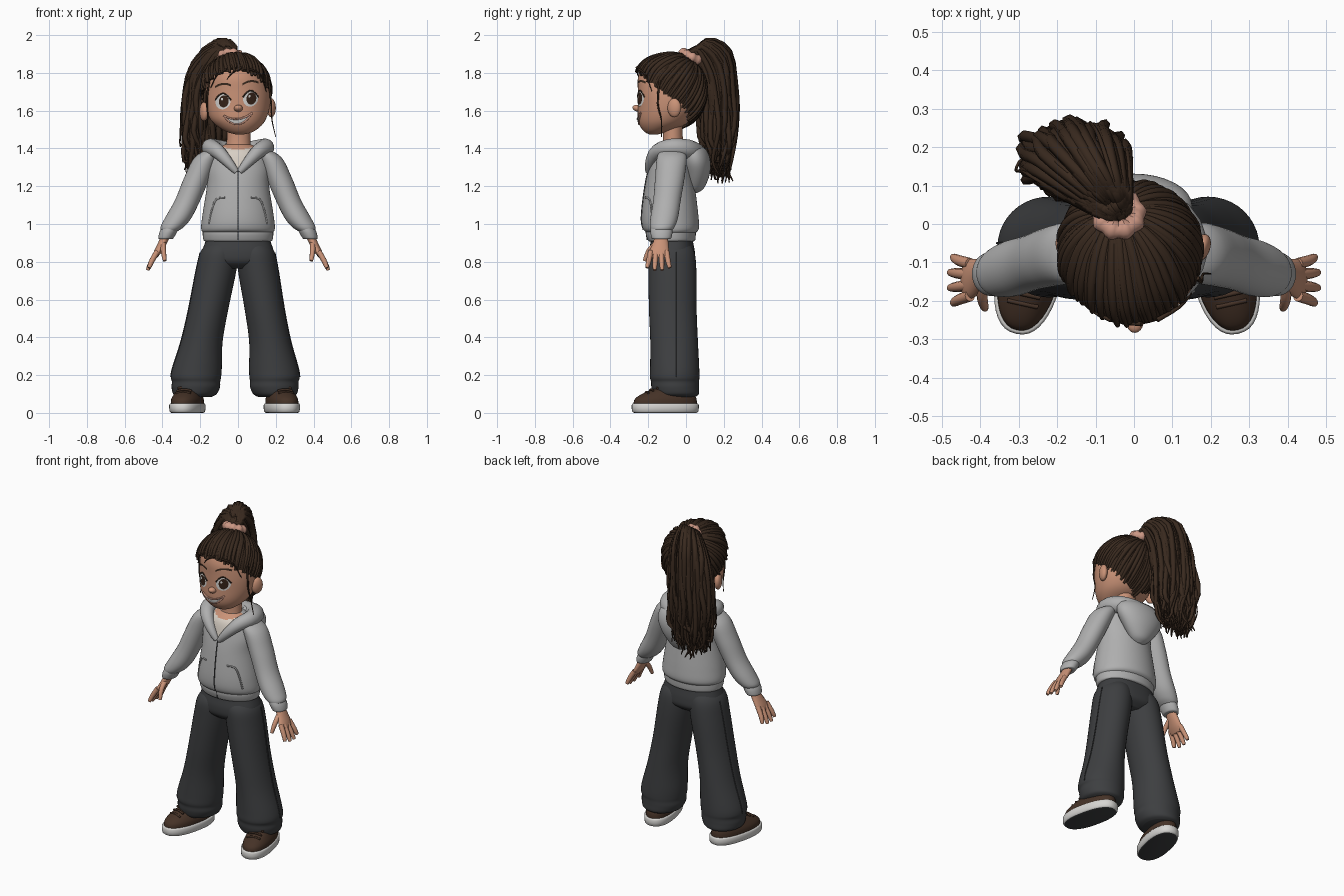
import bpy, bmesh, math, random
from mathutils import Vector, Matrix
from mathutils.bvhtree import BVHTree

random.seed(4)
if "Cube" in bpy.data.objects:
    bpy.data.objects.remove(bpy.data.objects["Cube"])


def material(name, *rgb):
    m = bpy.data.materials.new(name)
    m.use_nodes = True
    m.diffuse_color = (*rgb, 1)
    m.node_tree.nodes["Principled BSDF"].inputs["Base Color"].default_value = (*rgb, 1)
    return m


SKIN = material("skin", .59, .29, .185)
HAIR = material("dark brown hair", .04, .022, .013)
GREY = material("light grey fleece", .43, .43, .43)
PANTS = material("charcoal cloth", .047, .049, .052)
SHOE = material("brown suede", .06, .032, .02)
WHITE = material("white rubber", .68, .67, .65)
SHIRT = material("cream shirt", .68, .62, .55)
IRIS = material("brown iris", .035, .016, .009)
PINK = material("peach pink", .6, .31, .23)


def finish(name, bm, *mats):
    me = bpy.data.meshes.new(name)
    bmesh.ops.recalc_face_normals(bm, faces=bm.faces)
    bm.to_mesh(me)
    for m in mats:
        me.materials.append(m)
    ob = bpy.data.objects.new(name, me)
    bpy.context.collection.objects.link(ob)
    return ob


def smooth_path(pts, k):
    """Catmull-Rom interpolation of equal-length tuples."""
    out = []
    for i in range(len(pts) - 1):
        a, b, c, d = (pts[max(0, min(len(pts) - 1, j))] for j in (i - 1, i, i + 1, i + 2))
        for s in range(k):
            t = s / k
            out.append([q + .5 * t * (r - p + t * (2 * p - 5 * q + 4 * r - w + t * (3 * (q - r) + w - p)))
                        for p, q, r, w in zip(a, b, c, d)])
    return out + [list(pts[-1])]


def loft(rings, n=32, k=5, square=1.0):
    """Horizontal elliptical sections (x, y, z, rx, ry) skinned into a closed body."""
    bm = bmesh.new()
    rows = []
    for x, y, z, rx, ry in smooth_path(rings, k):
        row = []
        for i in range(n):
            c, s = math.cos(math.tau * i / n), math.sin(math.tau * i / n)
            row.append(bm.verts.new((x + rx * math.copysign(abs(c) ** square, c),
                                     y + ry * math.copysign(abs(s) ** square, s), z)))
        rows.append(row)
    for a, b in zip(rows, rows[1:]):
        for i in range(n):
            bm.faces.new((a[i], a[(i + 1) % n], b[(i + 1) % n], b[i]))
    bm.faces.new(rows[0])
    bm.faces.new(rows[-1])
    bm.normal_update()
    return bm


def tubes(name, paths, radius, mat, taper=lambda t: 1, res=1):
    cu = bpy.data.curves.new(name, "CURVE")
    cu.dimensions, cu.bevel_depth, cu.bevel_resolution = "3D", radius, res
    cu.use_fill_caps = True
    for path in paths:
        pts = smooth_path(path, 3)
        sp = cu.splines.new("POLY")
        sp.points.add(len(pts) - 1)
        for i, p in enumerate(pts):
            sp.points[i].co = (*p, 1)
            sp.points[i].radius = taper(i / (len(pts) - 1))
        sp.use_smooth = True
    cu.materials.append(mat)
    bpy.context.collection.objects.link(bpy.data.objects.new(name, cu))


def ellipsoid(name, loc, size, mat, rot=Matrix()):
    bm = bmesh.new()
    bmesh.ops.create_uvsphere(bm, u_segments=24, v_segments=16, radius=1,
                              matrix=Matrix.Translation(loc) @ rot @ Matrix.Diagonal((*size, 1)))
    return finish(name, bm, mat)


def front_point(bvh, x, z, lift):
    return bvh.ray_cast(Vector((x, -1, z)), Vector((0, 1, 0)))[0] - Vector((0, lift, 0))


def decal(name, x0, x1, low, high, mat, lift):
    """Thin patch following the face between two height curves."""
    bm, cols, rows = bmesh.new(), 16, 6
    grid = []
    for i in range(cols + 1):
        x = (x0 + x1) / 2 - (x1 - x0) / 2 * math.cos(math.pi * (i + .15) / (cols + .3))
        lo, hi = low(x), high(x)
        grid.append([bm.verts.new(front_point(face, x, lo + (hi - lo) * j / rows + .1 * x, lift))
                     for j in range(rows + 1)])
    for a, b in zip(grid, grid[1:]):
        for j in range(rows):
            bm.faces.new((a[j], b[j], b[j + 1], a[j + 1]))
    finish(name, bm, mat)


def oval(name, cx, cz, rx, rz, mat, lift):
    half = lambda x: rz * math.sqrt(max(0, 1 - ((x - cx) / rx) ** 2))
    decal(name, cx - rx, cx + rx, lambda x: cz - half(x), lambda x: cz + half(x), mat, lift)


# Head and neck
bm = loft([(.01, -.17, 1.475, .025, .025), (.01, -.16, 1.488, .07, .06), (.005, -.13, 1.52, .118, .114),
           (0, -.11, 1.56, .15, .145), (0, -.092, 1.62, .168, .163), (0, -.085, 1.70, .17, .17),
           (-.005, -.09, 1.78, .152, .163), (-.01, -.09, 1.84, .11, .13), (-.01, -.085, 1.88, .03, .03)], n=48)
face = BVHTree.FromBMesh(bm)
finish("head", bm, SKIN)
finish("neck", loft([(0, -.075, 1.35, .085, .075), (.002, -.07, 1.41, .065, .055),
                     (.005, -.07, 1.54, .06, .052)]), SKIN)
ellipsoid("nose", (.002, -.254, 1.612), (.023, .03, .018), SKIN, Matrix.Rotation(-.25, 4, "X"))
for side, s in (("left", 1), ("right", -1)):
    turn = Matrix.Rotation(s * -.35, 4, "Z")
    ellipsoid(side + "_ear", (-.002 + s * .178, -.062, 1.605 + s * .01), (.022, .037, .05), SKIN, turn)
    # Eyes and brows
    cx = -.006 + s * .073
    oval(side + "_eye_white", cx, 1.657, .04, .042, WHITE, .004)
    oval(side + "_iris", cx + .004, 1.657, .026, .032, IRIS, .007)
    oval(side + "_eye_glint", cx - .006, 1.67, .006, .007, WHITE, .0095)
    lash = [front_point(face, cx + d * .041, 1.657 + .1 * cx + .043 * math.cos(d * 1.4), .003)
            for d in (-1, -.6, 0, .6, 1)]
    tubes(side + "_lashes", [lash], .004, HAIR)
    arch = lambda x: 1.75 - 7 * (x - cx) ** 2
    decal(side + "_brow", cx - .042, cx + .042, lambda x: arch(x) - .006, lambda x: arch(x) + .005, HAIR, .004)
# Smile
low_lip, high_lip = (lambda x: 1.528 + 9.4 * x * x), (lambda x: 1.556 + 4.4 * x * x)
decal("teeth", -.074, .074, low_lip, high_lip, WHITE, .004)
tubes("lips", [[front_point(face, d * .0125, f(d * .0125) + .00125 * d, .002) for d in range(-6, 7)]
               for f in (low_lip, high_lip)], .005, PINK)

# Swept-back hair: cap plus locks gathered at the tie
CENTRE, SIZE = Vector((-.01, -.075, 1.70)), Vector((.184, .178, .198))


def hairline(front):
    return 1.66 + (.155 if front > 0 else .14) * front


def scalp(d, lift=1.0):
    """Point on the skull, fuller above the forehead."""
    p = CENTRE + Vector(a * b for a, b in zip(d, SIZE)) * lift
    p.y -= .085 * max(0, d.z) * max(0, -d.y)
    return p


def below_hairline(p):
    d = p - CENTRE
    return p.z < hairline(-d.y / max(d.xy.length, .001))


bm = bmesh.new()
bmesh.ops.create_uvsphere(bm, u_segments=48, v_segments=40, radius=1)
for v in bm.verts:
    v.co = scalp(v.co)
gone = [f for f in bm.faces if below_hairline(f.calc_center_median())]
bmesh.ops.delete(bm, geom=gone, context="FACES")
finish("hair_cap", bm, HAIR)
tie = Vector((-.17, .6, .78)).normalized()
locks = []
for i in range(84):
    a = math.tau * (i + random.uniform(-.4, .4)) / 84
    w = (hairline(-math.sin(a)) + random.uniform(-.015, .012) - CENTRE.z) / SIZE.z
    r = math.sqrt(1 - w * w)
    root = Vector((r * math.cos(a), r * math.sin(a), w))
    lift = random.uniform(.975, 1.025)
    locks.append([scalp(root.slerp(tie, t / 6), lift) for t in range(7)])
tubes("swept_locks", locks, .012, HAIR, lambda t: .55 + .6 * math.sin(math.pi * t))

# Hair tie
bm = bmesh.new()
tilt = Matrix.Translation((-.04, .025, 1.885)) @ Matrix.Rotation(-.45, 4, "X")
ring = [[bm.verts.new(tilt @ Vector(((.045 + r * math.cos(b)) * math.cos(a), (.045 + r * math.cos(b)) * math.sin(a),
                                     r * math.sin(b))))
         for b in (math.tau * j / 10 for j in range(10))]
        for a, r in ((math.tau * i / 36, .026 + .004 * math.sin(math.tau * i / 4)) for i in range(36))]
for i in range(36):
    for j in range(10):
        p, q = ring[i], ring[(i + 1) % 36]
        bm.faces.new((p[j], q[j], q[(j + 1) % 10], p[(j + 1) % 10]))
finish("hair_tie", bm, PINK)


# Ponytail: wavy strands spread over a round bundle, rising and falling behind the head
def jitter(s):
    return random.uniform(-s, s)


def strand(spread):
    a, r = random.uniform(0, math.tau), math.sqrt(random.uniform(.25, 1)) * spread
    u, v = r * math.cos(a), r * math.sin(a)
    return [(-.04 + .025 * u, .03 + .02 * v, 1.88),
            (-.072 + .062 * u, .068 + .045 * v, 1.945 + .03 * v - .02 * u * u),
            (-.13 + .118 * u + jitter(.01), .145 + .085 * v, 1.85 + .065 * v - .04 * u * u),
            (-.15 + .13 * u + jitter(.015), .168 + .095 * v + jitter(.01), 1.67 + jitter(.04)),
            (-.16 + .13 * u + jitter(.03), .172 + .085 * v + jitter(.02), 1.48 + jitter(.05)),
            (-.165 + .11 * u + jitter(.03), .175 + .06 * v + jitter(.025), 1.37 + jitter(.05)),
            (-.165 + .09 * u + jitter(.04), .175 + .05 * v + jitter(.03), 1.26 + .05 * abs(u) + jitter(.06))]


tubes("ponytail", [strand(1) for i in range(140)], .014, HAIR,
      lambda t: .7 + .55 * math.sin(math.pi * t) - .5 * t ** 3)
tubes("ponytail_flyaways", [strand(1.12) for i in range(24)], .006, HAIR, lambda t: 1.1 - .6 * t)
# Loose wisps around the face
wisps = [[(.165, -.14, 1.76), (.175, -.15, 1.64), (.18, -.13, 1.55), (.2, -.13, 1.46)],
         [(-.15, -.16, 1.77), (-.165, -.15, 1.66), (-.16, -.14, 1.56), (-.17, -.13, 1.5)],
         [(-.06, -.25, 1.82), (-.11, -.225, 1.79), (-.145, -.19, 1.72)],
         [(.02, -.26, 1.83), (-.03, -.257, 1.8), (-.06, -.247, 1.765)],
         [(.06, -.25, 1.82), (.12, -.215, 1.79), (.15, -.18, 1.7)]]
tubes("face_wisps", wisps, .006, HAIR, lambda t: 1.1 - .8 * t)

# Hoodie body, with shirt and skin showing in the open neck
bm = loft([(0, -.075, .95, .18, .12), (0, -.08, .975, .195, .148), (0, -.085, 1.05, .188, .15),
           (0, -.085, 1.2, .165, .132), (0, -.08, 1.3, .165, .115), (0, -.07, 1.38, .135, .1),
           (0, -.065, 1.42, .07, .06)], n=80, k=8)
for f in bm.faces:
    c = f.calc_center_median()
    if c.y < -.07 and c.z > 1.28 + abs(c.x) * 1.2:
        f.material_index = 2 if c.z > 1.39 + abs(c.x) * .2 else 1
chest = BVHTree.FromBMesh(bm)
finish("hoodie_body", bm, GREY, SHIRT, SKIN)
finish("hoodie_hem", loft([(0, -.077, .908, .174, .118), (0, -.077, .916, .183, .126),
                           (0, -.08, .945, .187, .132), (0, -.08, .97, .186, .132)], n=48), GREY)
tubes("zipper", [[front_point(chest, 0, z / 100, .001) for z in range(97, 130, 4)],
                 [(0, -.212, .965), (0, -.205, .915)]], .0035, PANTS)
for side, s in (("left", 1), ("right", -1)):
    slit = [(.07, 1.14), (.115, 1.13), (.14, 1.07), (.155, 1.0)]
    tubes(side + "_pocket_edge", [[front_point(chest, s * x, z, .001) for x, z in slit]], .005, GREY)

# Lowered hood: rolled collar and hanging bag
half = [(.008, -.2, 1.275), (.055, -.188, 1.33), (.108, -.15, 1.385), (.145, -.075, 1.405), (.11, .01, 1.395)]
collar = half + [(0, .05, 1.375)] + [(-x, y, z) for x, y, z in reversed(half)]
tubes("hood_collar", [collar], .05, GREY, lambda t: .28 + .8 * math.sin(math.pi * t) ** .9, res=5)
finish("hood_bag", loft([(0, .04, 1.165, .02, .02), (0, .05, 1.19, .06, .045), (0, .057, 1.26, .115, .068),
                         (0, .05, 1.33, .15, .08), (0, .035, 1.39, .14, .075), (0, .02, 1.425, .08, .045)]), GREY)

# Trouser seat joining both legs
finish("trouser_seat", loft([(0, -.075, .94, .16, .105), (0, -.075, .9, .175, .113), (0, -.075, .85, .19, .122),
                             (0, -.073, .8, .185, .118), (0, -.073, .765, .11, .08)], n=48, square=.85), PANTS)


def limb(name, rings, s, mat, shift=0.0, **kw):
    return finish(name, loft([(s * x + shift * (1 - z), y, z, rx, ry) for x, y, z, rx, ry in rings], **kw), mat)


for side, s in (("left", 1), ("right", -1)):
    # Sleeves and cuffs
    limb(side + "_sleeve", [(.1, -.075, 1.405, .04, .05), (.165, -.075, 1.355, .063, .078),
                            (.215, -.085, 1.25, .068, .078), (.265, -.1, 1.13, .067, .073),
                            (.315, -.115, 1.035, .07, .073), (.348, -.125, .985, .062, .065),
                            (.362, -.13, .962, .042, .052)], s, GREY)
    limb(side + "_cuff", [(.358, -.13, .98, .045, .056), (.37, -.13, .955, .046, .058),
                          (.382, -.13, .925, .04, .052), (.382, -.13, .92, .03, .04)], s, GREY)
    # Hands
    limb(side + "_palm", [(.38, -.13, .94, .025, .033), (.402, -.135, .895, .024, .042),
                          (.426, -.143, .85, .021, .052), (.44, -.146, .822, .012, .045)], s, SKIN, n=20)
    fingers = [[(.427, -.145 + f * .028, .855), (.456, -.146 + f * .034, .805),
                (.483 - .008 * abs(f), -.146 + f * .04, .75 + .012 * abs(f))] for f in (-1.5, -.5, .5, 1.5)]
    fingers.append([(.395, -.155, .9), (.395, -.195, .86), (.388, -.22, .805)])
    tubes(side + "_fingers", [[(s * x, y, z) for x, y, z in p] for p in fingers], .014, SKIN,
          lambda t: 1.05 - .4 * t ** 3, res=3)
    # Wide trousers with a slumped hem
    limb(side + "_trouser_leg", [(.088, -.075, .9, .07, .09), (.097, -.075, .85, .1, .12),
                                 (.112, -.072, .75, .107, .127), (.148, -.07, .55, .105, .126),
                                 (.18, -.063, .38, .11, .126), (.202, -.06, .24, .13, .13),
                                 (.208, -.06, .19, .133, .131), (.207, -.058, .165, .128, .127),
                                 (.208, -.057, .135, .128, .126), (.212, -.052, .1, .115, .12),
                                 (.212, -.05, .085, .09, .1)], s, PANTS, -.018, n=40)
    seam = [(.198, .85), (.219, .75), (.254, .55), (.291, .38), (.333, .24), (.342, .19)]
    tubes(side + "_trouser_seam", [[(s * x - .018 * (1 - z), -.05, z) for x, z in seam]], .003, PANTS)
    # Shoes turned slightly outward
    place = Matrix.Translation((s * .25 - .018, -.11, 0)) @ Matrix.Rotation(s * .22, 4, "Z")
    sole = loft([(0, 0, 0, .074, .165), (0, 0, .008, .084, .178), (0, 0, .042, .086, .18),
                 (0, 0, .05, .08, .174)], n=40, k=2, square=.85)
    for f in sole.faces:
        f.material_index = int(f.calc_center_median().z < .003)
    finish(side + "_shoe_sole", sole, WHITE, PANTS).matrix_world = place
    upper = loft([(0, 0, .045, .079, .171), (0, .003, .075, .077, .165), (0, .02, .105, .064, .135),
                  (0, .055, .135, .05, .09), (0, .08, .16, .042, .055)], n=40, square=.9)
    finish(side + "_shoe_upper", upper, SHOE).matrix_world = place
    laces = [[(x, y, z) for x, z in ((-.04, h - .008), (0, h), (.04, h - .008))]
             for y, h in ((-.1, .112), (-.075, .125), (-.05, .138))]
    tubes(side + "_laces", [[place @ Vector(p) for p in row] for row in laces], .006, SHOE)

# Smooth shading with crisp edges
for ob in bpy.context.collection.objects:
    ob.select_set(ob.type == "MESH")
    if ob.type == "MESH":
        bpy.context.view_layer.objects.active = ob
bpy.ops.object.shade_smooth_by_angle(angle=math.radians(50))
